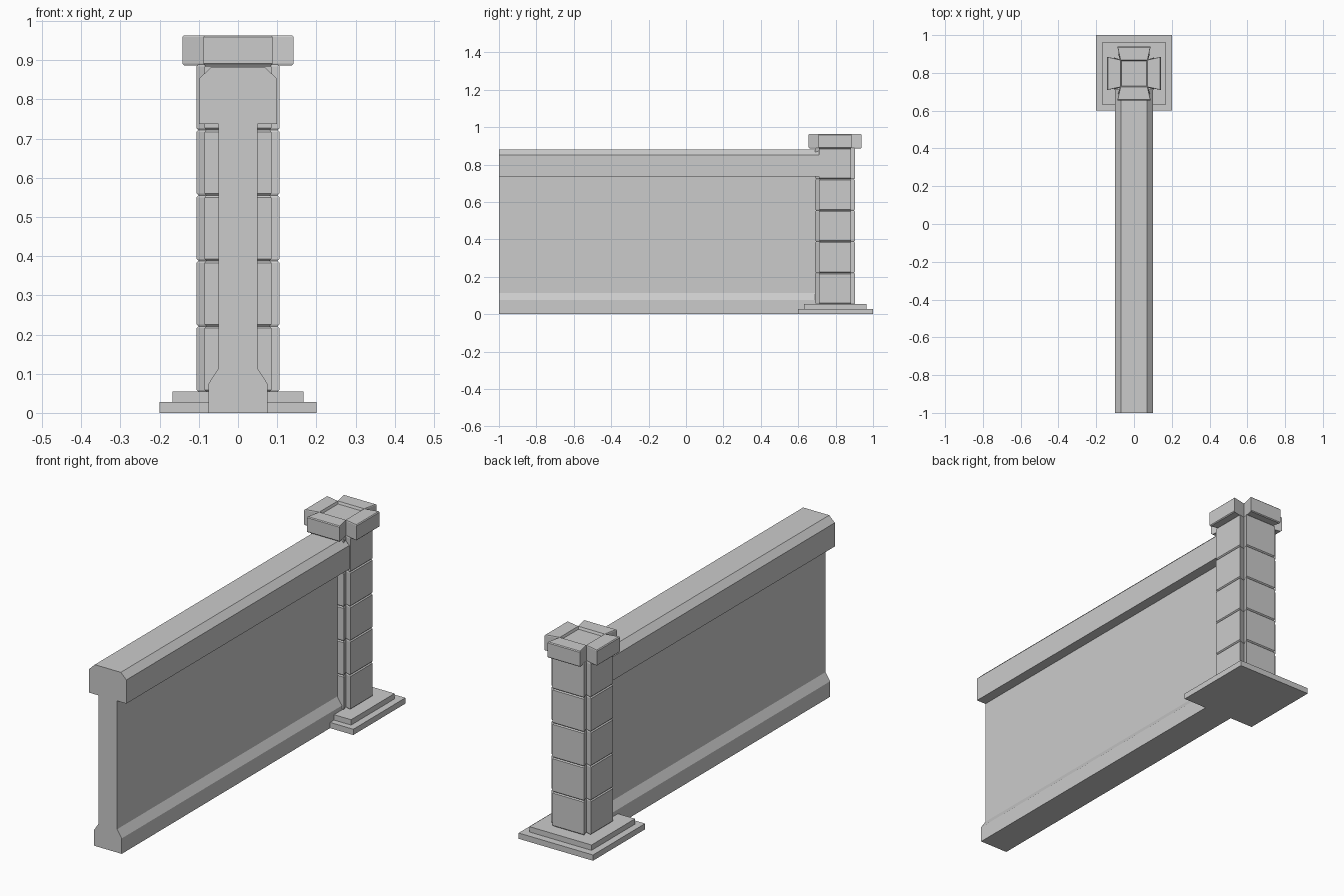
import bpy
import bmesh

if "Cube" in bpy.data.objects:
    bpy.data.objects.remove(bpy.data.objects["Cube"])

PILLAR_Y = 0.797


def finish(name, bm):
    bmesh.ops.recalc_face_normals(bm, faces=bm.faces[:])
    mesh = bpy.data.meshes.new(name)
    bm.to_mesh(mesh)
    bm.free()
    obj = bpy.data.objects.new(name, mesh)
    bpy.context.collection.objects.link(obj)
    return obj


def box(name, half, z0, z1, y):
    bm = bmesh.new()
    bmesh.ops.create_cube(bm, size=1)
    bmesh.ops.scale(bm, vec=(2 * half, 2 * half, z1 - z0), verts=bm.verts)
    bmesh.ops.translate(bm, vec=(0, y, (z0 + z1) / 2), verts=bm.verts)
    return finish(name, bm)


def cross_outline(reach, half, inner):
    # Cross with four slightly flared arms: inner corner, then two arm tips
    pts = []
    arm = [(inner, -inner), (reach, -half), (reach, half)]
    for _ in range(4):
        pts += arm
        arm = [(-y, x) for x, y in arm]
    return pts


def cross_block(name, outline, z0, z1, bevel, recess=0):
    # Stacked rings give chamfered upper and lower rims
    reach = max(x for x, _ in outline)
    s = 1 - bevel / reach
    bm = bmesh.new()
    rings = []
    for z, k in ((z0, s), (z0 + bevel, 1), (z1 - bevel, 1), (z1, s)):
        rings.append([bm.verts.new((x * k, PILLAR_Y + y * k, z)) for x, y in outline])
    n = len(outline)
    for a, b in zip(rings, rings[1:]):
        for i in range(n):
            j = (i + 1) % n
            bm.faces.new((a[i], a[j], b[j], b[i]))
    # Each end is four arm faces around a centre square
    for ring in (rings[0], rings[-1]):
        for i in range(0, n, 3):
            bm.faces.new([ring[(i + k) % n] for k in range(4)])
    bm.faces.new(rings[0][::3])
    rim = rings[-1][::3]
    if recess:
        floor = [bm.verts.new((v.co.x * 0.94, PILLAR_Y + (v.co.y - PILLAR_Y) * 0.94,
                               z1 - recess)) for v in rim]
        for i in range(4):
            j = (i + 1) % 4
            bm.faces.new((rim[i], rim[j], floor[j], floor[i]))
        rim = floor
    bm.faces.new(rim)
    return finish(name, bm)


# Wall with splayed foot and chamfered coping, one extruded profile
half_profile = [(0.075, 0), (0.075, 0.075), (0.05, 0.113), (0.05, 0.737),
                (0.1, 0.737), (0.1, 0.852), (0.07, 0.881)]
profile = half_profile + [(-x, z) for x, z in reversed(half_profile)]
bm = bmesh.new()
face = bm.faces.new([bm.verts.new((x, -1, z)) for x, z in profile])
ext = bmesh.ops.extrude_face_region(bm, geom=[face], use_keep_orig=True)
moved = [g for g in ext["geom"] if isinstance(g, bmesh.types.BMVert)]
bmesh.ops.translate(bm, vec=(0, 1.712, 0), verts=moved)
finish("wall", bm)

# Stepped plinth
box("plinth_lower", 0.2, 0, 0.028, 0.8)
box("plinth_upper", 0.167, 0.028, 0.054, PILLAR_Y)

# Pillar of five chamfered blocks
shaft = cross_outline(0.106, 0.085, 0.075)
course = (0.889 - 0.054) / 5
for i in range(5):
    z = 0.054 + i * course
    cross_block(f"pillar_block_{i + 1}", shaft, z, z + course, 0.005)

# Cap with a shallow sunken centre
cross_block("pillar_cap", cross_outline(0.142, 0.088, 0.073), 0.887, 0.963, 0.004, recess=0.012)
